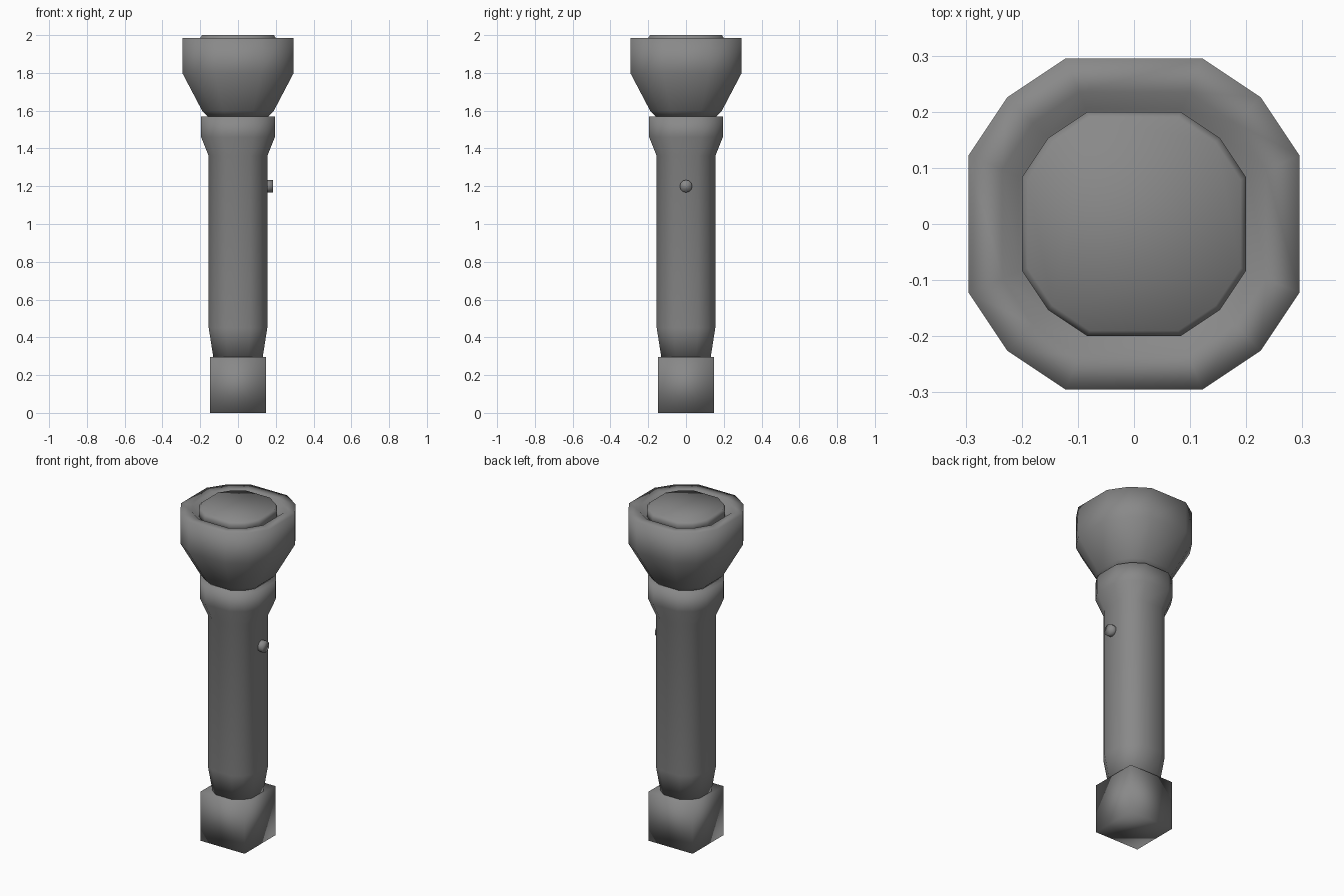
import bpy, bmesh, math
from mathutils import Matrix

if "Cube" in bpy.data.objects:
    bpy.data.objects.remove(bpy.data.objects["Cube"], do_unlink=True)

grey = bpy.data.materials.new("matte grey")
grey.use_nodes = True
grey.diffuse_color = (0.25, 0.25, 0.25, 1)
grey.node_tree.nodes["Principled BSDF"].inputs["Base Color"].default_value = grey.diffuse_color

# Rounded-square section: each corner is an arc of three points
ANGLES = [math.radians(90 * q + a) for q in range(4) for a in (22.5, 45, 67.5)]
FLAT = math.cos(math.radians(22.5))


def finish(name, bm):
    bmesh.ops.recalc_face_normals(bm, faces=bm.faces)
    for face in bm.faces:
        face.smooth = True
    mesh = bpy.data.meshes.new(name)
    bm.to_mesh(mesh)
    bm.free()
    mesh.materials.append(grey)
    obj = bpy.data.objects.new(name, mesh)
    bpy.context.collection.objects.link(obj)
    return obj


def lathe(name, profile):
    """Stack rounded-square rings from (half width, height) pairs and cap the ends."""
    bm = bmesh.new()
    rings = [[bm.verts.new((w / FLAT * math.cos(a), w / FLAT * math.sin(a), z)) for a in ANGLES]
             for w, z in profile]
    n = len(ANGLES)
    for low, high in zip(rings, rings[1:]):
        for i in range(n):
            j = (i + 1) % n
            bm.faces.new((low[i], low[j], high[j], high[i]))
    bm.faces.new(rings[0])
    bm.faces.new(rings[-1])
    return finish(name, bm)


# Handle with flared collar
lathe("handle", [(0.13, 0.29), (0.155, 0.45), (0.155, 1.36), (0.195, 1.46), (0.195, 1.57)])

# Head with a recessed rim
lathe("head", [(0.155, 1.565), (0.19, 1.6), (0.295, 1.8), (0.295, 1.985),
               (0.235, 1.985), (0.205, 1.95)])

# Lens
lathe("lens", [(0.2, 1.945), (0.2, 1.985), (0.19, 2.0)])

# Square end cap
bm = bmesh.new()
bmesh.ops.create_cube(bm, size=0.295, matrix=Matrix.Translation((0, 0, 0.1475)))
finish("end_cap", bm)

# Switch button on the left side
bm = bmesh.new()
bmesh.ops.create_cone(bm, cap_ends=True, segments=12, radius1=0.033, radius2=0.033, depth=0.05,
                      matrix=Matrix.Translation((0.16, 0, 1.2)) @ Matrix.Rotation(math.pi / 2, 4, "Y"))
finish("switch_button", bm)
